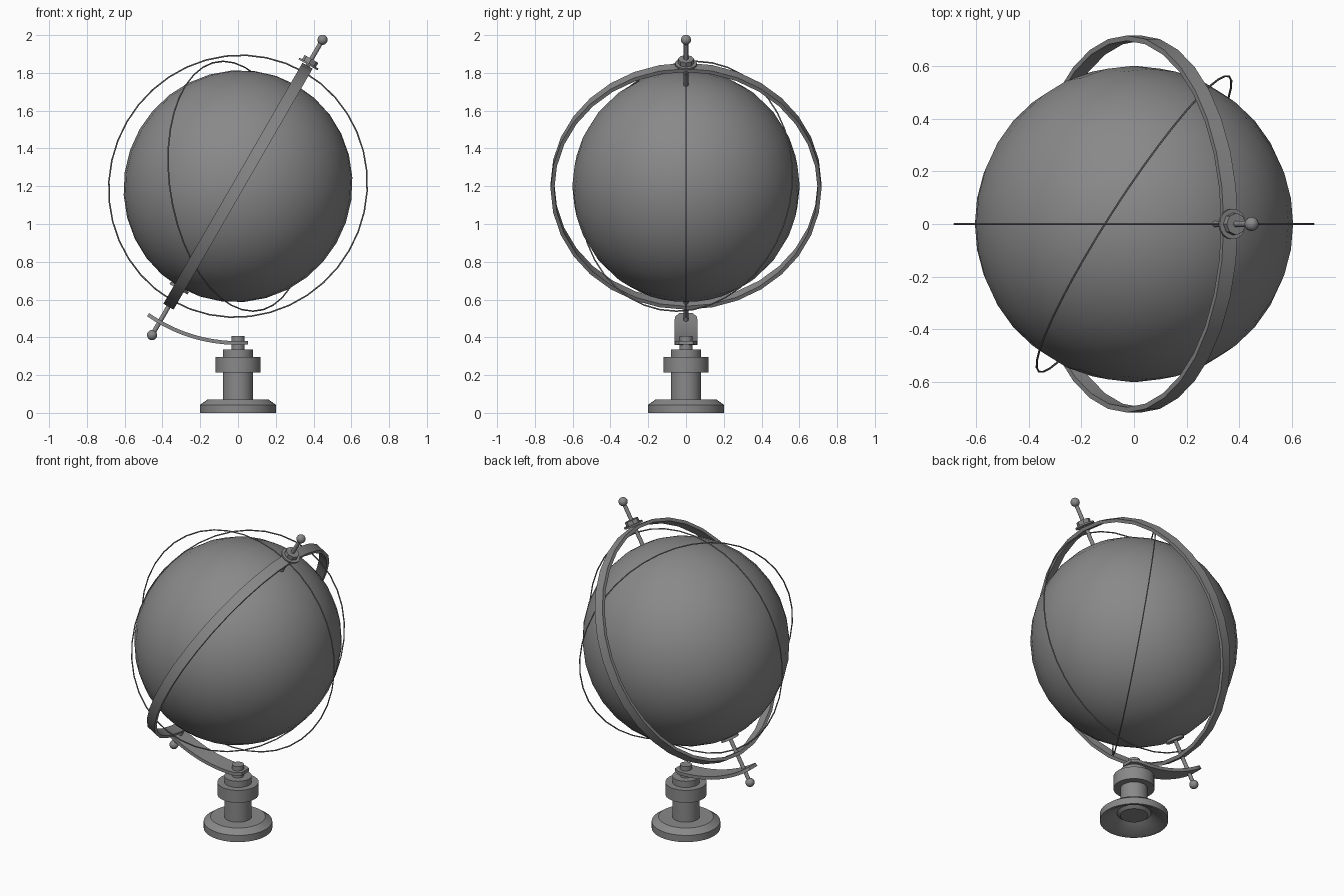
import bpy, bmesh, math
from mathutils import Matrix, Vector

if "Cube" in bpy.data.objects:
    bpy.data.objects.remove(bpy.data.objects["Cube"], do_unlink=True)

GREY = (0.25, 0.25, 0.25, 1)
mat = bpy.data.materials.new("mid grey")
mat.use_nodes = True
mat.diffuse_color = GREY
mat.node_tree.nodes["Principled BSDF"].inputs["Base Color"].default_value = GREY

# Tilted frame of the globe, slightly stretched along its axis
CENTRE = Vector((0, 0, 1.2))
TILT = Matrix.Translation(CENTRE) @ Matrix.Rotation(math.radians(30), 4, 'Y')
STRETCH = TILT @ Matrix.Diagonal((1, 1, 1.027, 1))


def finish(bm, name, matrix=Matrix(), angle=35):
    bmesh.ops.remove_doubles(bm, verts=bm.verts, dist=1e-5)
    bmesh.ops.recalc_face_normals(bm, faces=bm.faces)
    bm.transform(matrix)
    me = bpy.data.meshes.new(name)
    bm.to_mesh(me)
    bm.free()
    me.materials.append(mat)
    ob = bpy.data.objects.new(name, me)
    bpy.context.collection.objects.link(ob)
    bpy.ops.object.select_all(action='DESELECT')
    bpy.context.view_layer.objects.active = ob
    ob.select_set(True)
    bpy.ops.object.shade_smooth_by_angle(angle=math.radians(angle))
    return ob


def lathe(name, profile, steps, matrix=Matrix(), closed=False):
    """Spin a (radius, height) profile around z."""
    bm = bmesh.new()
    verts = [bm.verts.new((r, 0, z)) for r, z in profile]
    pairs = list(zip(verts, verts[1:]))
    if closed:
        pairs.append((verts[-1], verts[0]))
    edges = [bm.edges.new(p) for p in pairs]
    bmesh.ops.spin(bm, geom=verts + edges, axis=(0, 0, 1), cent=(0, 0, 0),
                   angle=math.tau, steps=steps, use_merge=True)
    return finish(bm, name, matrix)


def ball(name, radius, u, v, matrix):
    bm = bmesh.new()
    bmesh.ops.create_uvsphere(bm, u_segments=u, v_segments=v, radius=radius)
    return finish(bm, name, matrix, 60)


def disc(name, radius, low, high, steps):
    return lathe(name, [(0, low), (radius, low), (radius, high), (0, high)], steps, TILT)


def wire(name, radius, matrix):
    t = 0.004
    section = [(radius + t * math.cos(a), t * math.sin(a))
               for a in (i * math.tau / 6 for i in range(6))]
    return lathe(name, section, 40, matrix, closed=True)


# Globe and the flat ring around it
ball("globe", 0.602, 32, 16, STRETCH)
lathe("meridian_ring", [(0.697, -0.031), (0.717, -0.031), (0.717, 0.031), (0.697, 0.031)],
      32, STRETCH @ Matrix.Rotation(math.pi / 2, 4, 'Y'), closed=True)

# Thin orbit wires
wire("upright_wire", 0.68, STRETCH @ Matrix.Rotation(math.pi / 2, 4, 'X'))
normal = Vector((0.832, -0.537, 0.14))
wire("slanted_wire", 0.668, Matrix.Translation(CENTRE)
     @ normal.to_track_quat('Z', 'Y').to_matrix().to_4x4())

# Axle with knobs and collars
disc("axle", 0.012, -0.89, 0.89, 12)
for name, h in (("top_knob", 0.895), ("bottom_knob", -0.91)):
    ball(name, 0.027, 16, 8, TILT @ Matrix.Translation((0, 0, h)))
disc("top_washer", 0.058, 0.742, 0.752, 16)
disc("top_nut", 0.042, 0.752, 0.778, 8)
disc("bottom_washer", 0.055, -0.63, -0.615, 16)

# Curved arm from the pedestal to the lower end of the axle
bm = bmesh.new()
start, end, n = math.radians(-35), math.radians(3.6), 16
rows = []
for i in range(n + 1):
    t = i / n
    a = start + (end - start) * t
    from_tip = min(t, 1 - t) * (end - start) * 0.84
    reach = min(1, (from_tip + 0.012) / 0.06)
    half = 0.06 * math.sqrt(1 - (1 - reach) ** 2)
    rows.append([[bm.verts.new((r * math.sin(a), y, CENTRE.z - r * math.cos(a)))
                  for r, y in ((0.82, -half), (0.82, half), (0.84, half), (0.84, -half))]][0])
for a, b in zip(rows, rows[1:]):
    for j in range(4):
        k = (j + 1) % 4
        bm.faces.new((a[j], a[k], b[k], b[j]))
bm.faces.new(rows[0])
bm.faces.new(rows[-1])
finish(bm, "support_arm")

# Turned pedestal with a hollow underside
lathe("pedestal", [(0, 0.035), (0.08, 0.035), (0.1, 0.05), (0.185, 0), (0.2, 0),
                   (0.2, 0.043), (0.16, 0.072), (0.08, 0.072), (0.08, 0.215),
                   (0.12, 0.215), (0.12, 0.295), (0.08, 0.295), (0.08, 0.335),
                   (0.035, 0.335), (0.035, 0.408), (0, 0.408)], 32)
